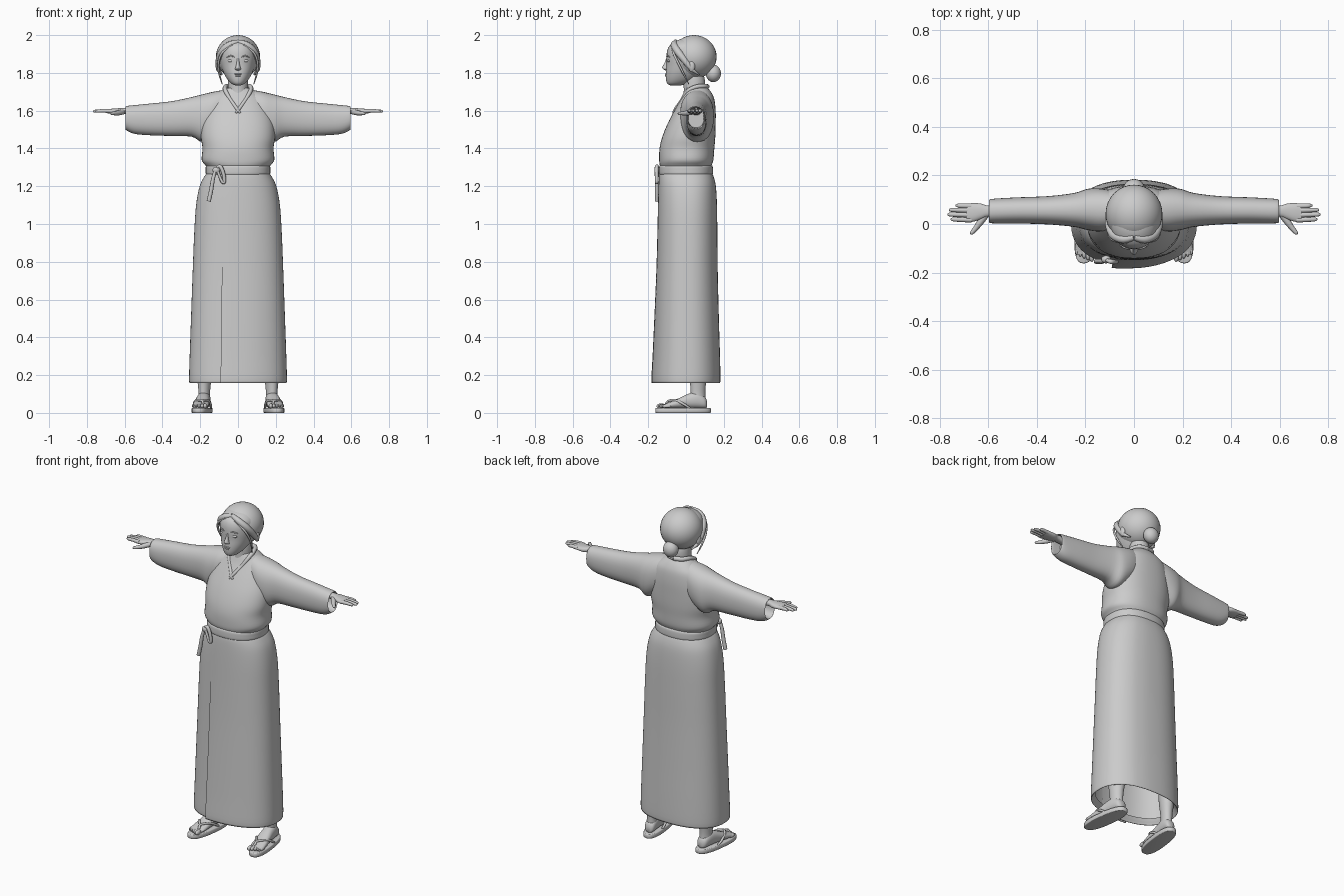
import bpy, bmesh, math
from mathutils import Vector

grey = bpy.data.materials.new("plain_grey")
grey.diffuse_color = (0.6, 0.6, 0.6, 1)
SIDES = ((1, "left"), (-1, "right"))


def finish(ob, angle=60):
    ob.data.materials.clear()
    ob.data.materials.append(grey)
    bpy.ops.object.select_all(action='DESELECT')
    ob.select_set(True)
    bpy.context.view_layer.objects.active = ob
    bpy.ops.object.shade_smooth_by_angle(angle=math.radians(angle))
    return ob


def mesh_object(name, verts, faces, angle=60, recalc=True):
    me = bpy.data.meshes.new(name)
    me.from_pydata(verts, [], faces)
    if recalc:
        bm = bmesh.new()
        bm.from_mesh(me)
        bmesh.ops.recalc_face_normals(bm, faces=bm.faces)
        bm.to_mesh(me)
        bm.free()
    ob = bpy.data.objects.new(name, me)
    bpy.context.collection.objects.link(ob)
    return finish(ob, angle)


def smooth_stations(st, n):
    """Catmull-Rom interpolation between stations."""
    out = []
    for i in range(len(st) - 1):
        p = [st[max(i - 1, 0)], st[i], st[i + 1], st[min(i + 2, len(st) - 1)]]
        for k in range(n):
            t = k / n
            out.append([b + .5 * t * (c - a + t * (2 * a - 5 * b + 4 * c - d + t * (3 * (b - c) + d - a)))
                        for a, b, c, d in zip(*p)])
    return out + [list(st[-1])]


def super_xy(t, n):
    f = lambda v: math.copysign(abs(v) ** (2 / n), v)
    return f(math.cos(t)), f(math.sin(t))


def loft(name, axis, st, power=2.0, n=4, seg=32, flip=1, place=None, angle=60):
    """Stations (t, a0, a1, b0, b1): section bounds on the two other axes."""
    verts, rows = [], smooth_stations(st, n)
    for t, a0, a1, b0, b1 in rows:
        for k in range(seg):
            u, v = super_xy(2 * math.pi * k / seg, power)
            a, b = (a0 + a1) / 2 + u * (a1 - a0) / 2, (b0 + b1) / 2 + v * (b1 - b0) / 2
            p = Vector({'x': (t, a, b), 'y': (a, t, b), 'z': (a, b, t)}[axis])
            if place:
                p = place(p)
            verts.append((p.x * flip, p.y, p.z))
    faces = [(r * seg + k, r * seg + (k + 1) % seg, (r + 1) * seg + (k + 1) % seg, (r + 1) * seg + k)
             for r in range(len(rows) - 1) for k in range(seg)]
    faces += [tuple(range(seg)), tuple(range(len(verts) - seg, len(verts)))]
    return mesh_object(name, verts, faces, angle)


def upright(st):
    """(z, half width, y front, y back) to full stations."""
    return [(z, -w, w, a, b) for z, w, a, b in st]


def tube(name, pts, flip=1, flat=None):
    """Tapered tube through (x, y, z, radius); flat=(axis, factor) squashes it."""
    cu = bpy.data.curves.new(name, 'CURVE')
    cu.dimensions, cu.bevel_depth, cu.bevel_resolution, cu.use_fill_caps = '3D', 1, 3, True
    rows = smooth_stations(pts, 5)
    sp = cu.splines.new('POLY')
    sp.points.add(len(rows) - 1)
    for p, (x, y, z, r) in zip(sp.points, rows):
        p.co, p.radius = (x * flip, y, z, 1), r
    ob = bpy.data.objects.new(name, cu)
    bpy.context.collection.objects.link(ob)
    bpy.ops.object.select_all(action='DESELECT')
    ob.select_set(True)
    bpy.context.view_layer.objects.active = ob
    bpy.ops.object.convert(target='MESH')
    return finish(bpy.context.object)


def ball(name, c, r):
    bpy.ops.mesh.primitive_uv_sphere_add(segments=32, ring_count=20, location=c)
    ob = bpy.context.object
    ob.name, ob.scale = name, r
    return finish(ob)


# Head, neck and facial features
loft("head", 'z', upright([
    (1.733, .012, -.08, -.03), (1.742, .034, -.098, 0), (1.765, .056, -.106, .05),
    (1.80, .076, -.107, .09), (1.84, .090, -.104, .12), (1.88, .098, -.104, .14),
    (1.92, .098, -.099, .14), (1.95, .086, -.082, .12), (1.975, .055, -.04, .09), (1.985, .01, .02, .04)]), 2.15)
loft("neck", 'z', upright([(1.60, .075, -.045, .11), (1.66, .062, -.02, .11),
                           (1.70, .054, -.012, .10), (1.76, .053, -.012, .10), (1.80, .05, 0, .09)]))
loft("nose", 'z', upright([(1.813, .008, -.108, -.09), (1.82, .017, -.121, -.09), (1.83, .013, -.126, -.09),
                           (1.85, .008, -.115, -.09), (1.875, .006, -.106, -.09)]), seg=16)
ball("upper_lip", (0, -.103, 1.793), (.021, .008, .005))
ball("lower_lip", (0, -.102, 1.785), (.018, .009, .006))
for s, side in SIDES:
    ball(side + "_eye", (s * .038, -.090, 1.864), (.017, .009, .008))
    tube(side + "_eyebrow", [(.018, -.103, 1.884, .002), (.038, -.098, 1.890, .004), (.060, -.085, 1.884, .002)], s)
    ball(side + "_ear", (s * .106, .03, 1.835), (.012, .018, .03))

# Hair: cap, parted fringe, loose strands and bun
ball("hair_cap", (0, .042, 1.885), (.117, .12, .115))
ball("hair_bun", (0, .145, 1.797), (.044, .04, .046))
for s, side in SIDES:
    tube(side + "_fringe", [(0, -.055, 1.965, .012), (.045, -.062, 1.948, .018), (.082, -.045, 1.915, .02),
                            (.100, -.01, 1.87, .018), (.104, .03, 1.82, .012), (.085, .07, 1.79, .004)], s)
    tube(side + "_loose_strand", [(.03, -.078, 1.95, .004), (.085, -.066, 1.905, .006), (.104, -.04, 1.85, .006),
                                  (.098, -.01, 1.79, .005), (.083, .015, 1.74, .002)], s)

# Robe bodice, blousing slightly over the sash
loft("bodice", 'z', upright([
    (1.285, .155, -.125, .125), (1.31, .172, -.138, .135), (1.34, .192, -.142, .145), (1.40, .188, -.140, .150),
    (1.46, .196, -.126, .155), (1.53, .192, -.098, .157), (1.60, .172, -.062, .157), (1.66, .145, -.028, .150),
    (1.695, .105, -.012, .135), (1.72, .07, -.002, .115)]), 2.3, seg=48)

# Wide sleeves with hollow cuffs
for s, side in SIDES:
    loft(side + "_sleeve", 'x', [
        (.06, -.01, .13, 1.52, 1.712), (.13, -.03, .145, 1.47, 1.700), (.19, -.025, .145, 1.435, 1.686),
        (.245, -.012, .128, 1.462, 1.672), (.35, -.002, .115, 1.466, 1.650), (.47, .002, .110, 1.470, 1.637),
        (.55, .002, .106, 1.478, 1.629), (.592, .004, .102, 1.497, 1.624), (.590, .010, .096, 1.505, 1.618),
        (.54, .012, .094, 1.51, 1.615)], 2.3, flip=s)

# Crossed collar bands
for s, side in SIDES:
    tube(side + "_collar", [(0, .112, 1.728, .013), (.045, .098, 1.73, .013), (.068, .05, 1.725, .012),
                            (.064, .005, 1.70, .011), (.038, -.022, 1.655, .010),
                            (.006, -.055, 1.61, .009), (-.012, -.068, 1.588, .005)], s)

# Sash
loft("sash", 'z', upright([(1.255, .160, -.135, .135), (1.265, .170, -.143, .142), (1.285, .171, -.144, .143),
                           (1.305, .170, -.142, .141), (1.312, .160, -.135, .135)]), 2.3, seg=48)

# Wrapped skirt: one cloth layer that overlaps itself at the front
rows = smooth_stations([
    (1.275, .158, -.135, .134), (1.255, .176, -.141, .145), (1.20, .203, -.144, .158), (1.10, .222, -.146, .164),
    (.95, .232, -.148, .166), (.75, .240, -.152, .168), (.50, .249, -.160, .174), (.30, .256, -.167, .180),
    (.168, .259, -.172, .182), (.168, .250, -.163, .173), (.19, .235, -.148, .158)], 4)
COLS, verts = 72, []
for z, w, f, b in rows:
    drop = min(1, max(0, (1.25 - z) / 1.08))
    start = -math.pi / 2 - .30
    for k in range(COLS + 1):
        t = k / COLS * (2 * math.pi + .6)
        u, v = super_xy(start + t, 2.35)
        lift = 1.008 + .085 * drop * max(0, 1 - t / .9) ** 1.3 if t < 3 else 1 - .012 * max(0, t - 5.9)
        verts.append((u * w, (f + b) / 2 + v * (b - f) / 2 * lift, z))
W = COLS + 1
mesh_object("wrapped_skirt", verts, [(r * W + k, (r + 1) * W + k, (r + 1) * W + k + 1, r * W + k + 1)
            for r in range(len(rows) - 1) for k in range(COLS)], 180, False)

# Sash bow: knot, two loops and hanging tail
ball("bow_knot", (-.115, -.146, 1.285), (.02, .016, .018))
tube("bow_loop", [(-.115, -.148, 1.295, .007), (-.095, -.155, 1.305, .010), (-.078, -.156, 1.27, .010),
                  (-.072, -.155, 1.225, .009), (-.085, -.155, 1.225, .008), (-.108, -.153, 1.28, .007)])
tube("bow_tail", [(-.118, -.150, 1.29, .008), (-.132, -.154, 1.24, .010), (-.142, -.154, 1.18, .011),
                  (-.155, -.154, 1.12, .011)])

# Hands
for s, side in SIDES:
    loft(side + "_palm", 'x', [(.53, .03, .078, 1.575, 1.618), (.60, .030, .076, 1.582, 1.615),
         (.63, .020, .084, 1.580, 1.613), (.66, .010, .086, 1.582, 1.611), (.69, .008, .084, 1.586, 1.608)],
         2.3, seg=24, flip=s)
    for i, (y, tip) in enumerate(((.017, .755), (.037, .768), (.056, .762), (.074, .735))):
        tube(f"{side}_finger_{i + 1}", [(.67, y, 1.597, .011), (.71, y + .001, 1.599, .010),
             (tip - .01, y + .002, 1.597, .008), (tip, y + .002, 1.596, .003)], s)
    tube(side + "_thumb", [(.605, .045, 1.595, .014), (.63, .012, 1.589, .014), (.65, -.015, 1.586, .011),
                           (.668, -.036, 1.585, .008), (.674, -.041, 1.585, .003)], s)


# Legs, feet and thong sandals, with the toes turned slightly out
def splay(p):
    return Vector((.188 + p.x - .12 * p.y, p.y, p.z))


for s, side in SIDES:
    loft(side + "_leg", 'z', [(.05, -.034, .030, .025, .105), (.10, -.032, .028, .025, .102),
         (.15, -.036, .032, .022, .105), (.22, -.045, .040, .015, .115), (.34, -.052, .048, .01, .125)],
         seg=24, flip=s, place=splay)
    loft(side + "_foot", 'y', [(.112, -.014, .012, .03, .06), (.10, -.030, .028, .024, .085),
         (.06, -.036, .034, .024, .110), (.01, -.037, .036, .024, .100), (-.05, -.042, .041, .024, .072),
         (-.10, -.043, .042, .024, .052), (-.125, -.036, .036, .024, .044)], 2.3, seg=24, flip=s, place=splay)
    for i in range(5):
        x, y, r = -.030 + .0165 * i, -.138 + .007 * i, .014 - .0013 * i
        ob = ball(f"{side}_toe_{i + 1}", (0, 0, 0), (r * .8, .024, r))
        p = splay(Vector((x, y + .006, .036)))
        ob.location = (p.x * s, p.y, p.z)
    loft(side + "_sandal_sole", 'z', [(0, -.046, .046, -.158, .128), (.003, -.050, .050, -.162, .132),
         (.022, -.050, .050, -.162, .132), (.026, -.046, .046, -.158, .128)], 2.5, n=2, flip=s, place=splay)
    for e in (-1, 1):
        tube(f"{side}_sandal_strap_{'outer' if e > 0 else 'inner'}",
             [(*splay(Vector(q[:3])), q[3]) for q in (
                 (-.017, -.115, .03, .005), (-.012, -.095, .062, .006), (e * .03 - .004, -.055, .066, .007),
                 (e * .044, -.01, .045, .007), (e * .042, .02, .024, .006))], s)
